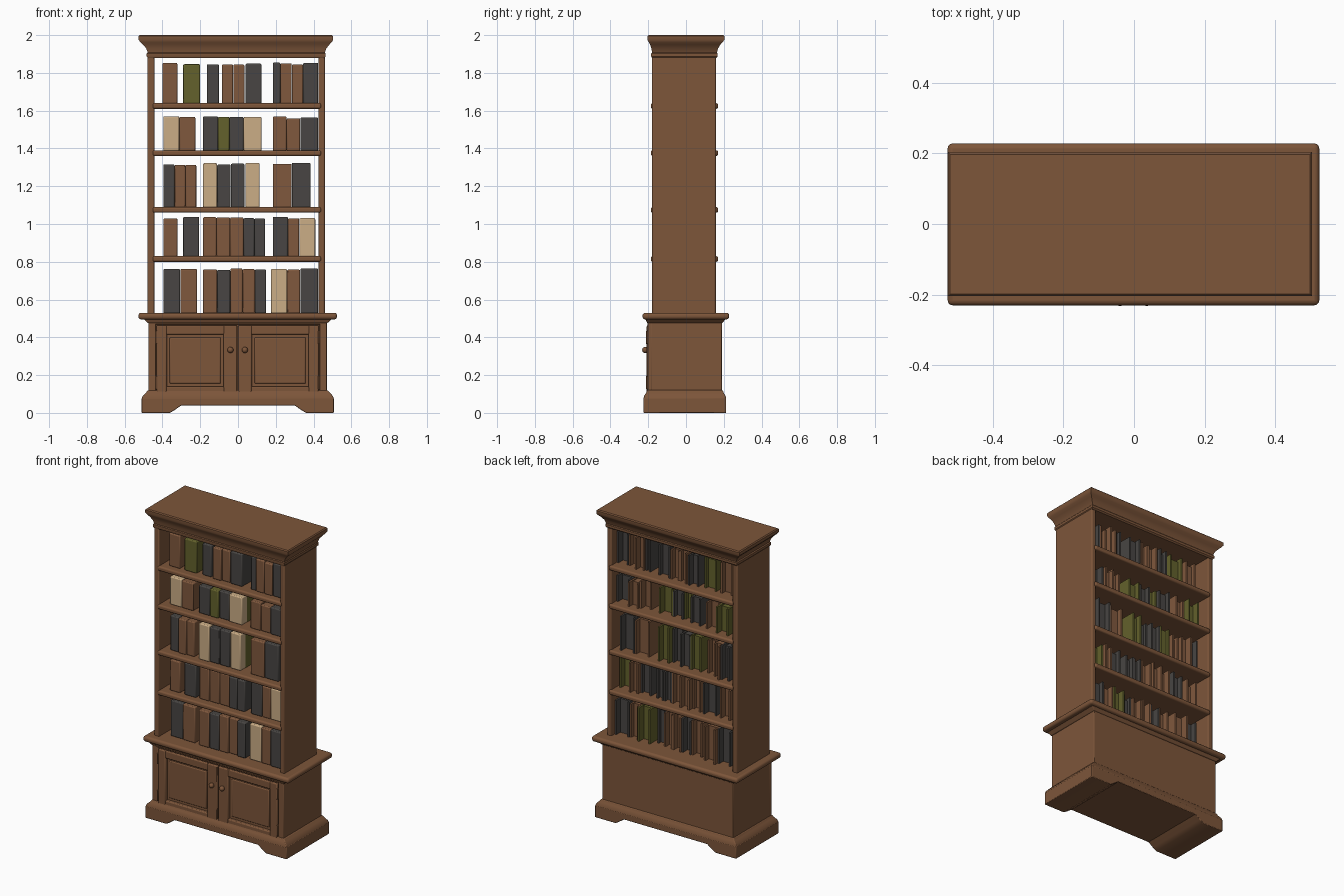
import bpy, bmesh, math, random
from mathutils import Vector

random.seed(4)


def material(name, rgb):
    m = bpy.data.materials.new(name)
    m.diffuse_color = (*rgb, 1)
    return m


WOOD = material("brown wood", (0.205, 0.092, 0.042))
BOOK = {"b": material("brown leather", (0.215, 0.098, 0.047)),
        "g": material("charcoal cloth", (0.065, 0.06, 0.056)),
        "c": material("cream cloth", (0.60, 0.42, 0.24)),
        "o": material("olive cloth", (0.125, 0.12, 0.025))}


def finish(name, bm, mat, bevel=0.0, segments=2):
    bmesh.ops.recalc_face_normals(bm, faces=bm.faces)
    me = bpy.data.meshes.new(name)
    bm.to_mesh(me)
    bm.free()
    ob = bpy.data.objects.new(name, me)
    bpy.context.collection.objects.link(ob)
    me.materials.append(mat)
    if bevel:
        b = ob.modifiers.new("rounded edges", "BEVEL")
        b.width, b.segments = bevel, segments
        b.limit_method, b.angle_limit = "ANGLE", math.radians(40)
    bpy.context.view_layer.objects.active = ob
    ob.select_set(True)
    bpy.ops.object.shade_smooth_by_angle(angle=math.radians(35))
    ob.select_set(False)
    return ob


def loft(bm, levels):
    """Stack of rectangles (z, x0, x1, y0, y1), capped at both ends."""
    rings = [[bm.verts.new(p) for p in ((a, c, z), (b, c, z), (b, d, z), (a, d, z))]
             for z, a, b, c, d in levels]
    for lo, hi in zip(rings, rings[1:]):
        for i in range(4):
            j = (i + 1) % 4
            bm.faces.new((lo[i], lo[j], hi[j], hi[i]))
    bm.faces.new(rings[0][::-1])
    bm.faces.new(rings[-1])


def box(name, x0, x1, y0, y1, z0, z1, mat=WOOD, bevel=0.0, segments=2):
    bm = bmesh.new()
    loft(bm, [(z0, x0, x1, y0, y1), (z1, x0, x1, y0, y1)])
    return finish(name, bm, mat, bevel, segments)


def moulding(name, levels, bevel=0.004):
    bm = bmesh.new()
    loft(bm, levels)
    return finish(name, bm, WOOD, bevel)


# Plinth: bracket feet with an arch running front to back, and a sloped cap
profile = [(-0.51, 0), (-0.36, 0), (-0.335, 0.015), (-0.30, 0.04), (0.30, 0.04),
           (0.335, 0.015), (0.36, 0), (0.507, 0), (0.507, 0.08), (-0.51, 0.08)]
bm = bmesh.new()
face = bm.faces.new([bm.verts.new((x, -0.225, z)) for x, z in profile])
ext = bmesh.ops.extrude_face_region(bm, geom=[face])
bmesh.ops.translate(bm, vec=(0, 0.438, 0),
                    verts=[v for v in ext["geom"] if isinstance(v, bmesh.types.BMVert)])
finish("plinth_feet", bm, WOOD, 0.004)
moulding("plinth_cap", [(0.075, -0.51, 0.507, -0.225, 0.213),
                        (0.09, -0.505, 0.502, -0.222, 0.21),
                        (0.105, -0.488, 0.488, -0.212, 0.2),
                        (0.12, -0.478, 0.474, -0.205, 0.194)])

# Lower cabinet and counter
box("cabinet_body", -0.475, 0.47, -0.185, 0.19, 0.1, 0.50, bevel=0.004)
box("counter", -0.527, 0.524, -0.23, 0.228, 0.495, 0.53, bevel=0.014, segments=3)
moulding("counter_trim", [(0.475, -0.478, 0.473, -0.205, 0.193),
                          (0.497, -0.50, 0.497, -0.215, 0.208)])

# Front corner stiles, door frames, hinges and knobs
box("left_corner_stile", -0.475, -0.434, -0.203, -0.18, 0.1, 0.49, bevel=0.004)
box("right_corner_stile", 0.431, 0.47, -0.203, -0.18, 0.1, 0.49, bevel=0.004)
box("top_front_rail", -0.475, 0.47, -0.203, -0.18, 0.468, 0.495, bevel=0.003)
for side, s in (("left", -1), ("right", 1)):
    def part(name, a, b, y0, y1, z0, z1, bev):
        xa, xb = sorted((s * a - 0.002, s * b - 0.002))
        return box(side + "_" + name, xa, xb, y0, y1, z0, z1, bevel=bev)
    part("door_inner_stile", 0.003, 0.075, -0.208, -0.18, 0.105, 0.464, 0.006)
    part("door_outer_stile", 0.375, 0.429, -0.208, -0.18, 0.105, 0.464, 0.006)
    part("door_top_rail", 0.07, 0.38, -0.207, -0.18, 0.415, 0.464, 0.006)
    part("door_bottom_rail", 0.07, 0.38, -0.207, -0.18, 0.105, 0.14, 0.006)
    part("door_panel", 0.09, 0.36, -0.192, -0.18, 0.155, 0.40, 0.006)
    for z in (0.16, 0.40):
        part("hinge", 0.426, 0.434, -0.211, -0.19, z - 0.035, z + 0.035, 0.002)
    bm = bmesh.new()
    bmesh.ops.create_uvsphere(bm, u_segments=16, v_segments=10, radius=0.016)
    bmesh.ops.translate(bm, vec=(s * 0.038 - 0.002, -0.216, 0.333), verts=bm.verts)
    finish(side + "_knob", bm, WOOD)

# Upper case: two sides, four shelves, open front and back
box("left_side", -0.48, -0.443, -0.18, 0.158, 0.52, 1.9, bevel=0.007)
box("right_side", 0.427, 0.46, -0.18, 0.158, 0.52, 1.9, bevel=0.007)
shelf_tops = (1.64, 1.39, 1.09, 0.83)
for z in shelf_tops:
    box("shelf", -0.452, 0.44, -0.186, 0.17, z - 0.03, z, bevel=0.01, segments=3)

# Crown moulding
moulding("crown", [(1.88, -0.478, 0.458, -0.18, 0.16),
                   (1.888, -0.484, 0.464, -0.184, 0.168),
                   (1.903, -0.484, 0.464, -0.184, 0.168),
                   (1.908, -0.478, 0.46, -0.18, 0.164),
                   (1.93, -0.486, 0.468, -0.183, 0.17),
                   (1.95, -0.503, 0.484, -0.19, 0.182),
                   (1.962, -0.516, 0.496, -0.197, 0.194),
                   (1.975, -0.526, 0.504, -0.204, 0.203),
                   (1.994, -0.526, 0.504, -0.204, 0.203),
                   (2.0, -0.520, 0.498, -0.198, 0.197)], bevel=0.0)


# Books: rounded spine at the front, two covers and recessed pages behind
def book(x0, x1, z0, z1, mat, back):
    yf = -0.135 + random.uniform(-0.006, 0.006)
    yb = 0.115 + random.uniform(-0.02, 0.015)
    t = 0.011
    box("book_spine", x0, x1, yf, yf + 0.06, z0, z1, mat, 0.006)
    for a, b in ((x0, x0 + t), (x1 - t, x1)):
        box("book_cover", a, b, yf + 0.05, yb + random.uniform(-0.02, 0.01), z0,
            z1 - random.uniform(0.002, 0.014), back)
    box("book_pages", x0 + t, x1 - t, yf + 0.05, yb - 0.04, z0,
        z1 - random.uniform(0.01, 0.02), back)


# Each row: shelf height, book top, runs of (colour, start, end) in hundredths
rows = [
    (1.64, 1.855, "b -40 -32,o -29 -20,g -16.5 -10,b -8.5 3.5,g 4 12.5,g 18.5 22.5,b 22.5 34.5,g 34.5 42.5"),
    (1.39, 1.57, "c -39.5 -31,b -31 -22.5,g -18.5 -10.5,o -10.5 -4.5,g -4.5 3,c 3 12.5,b 18.5 33,g 33 42.5"),
    (1.09, 1.325, "g -39.5 -33.5,b -33.5 -22,c -18.5 -11,g -11 3.5,c 4 11.5,b 18.5 28.5,g 28.5 38.5"),
    (0.83, 1.04, "b -39.5 -32,g -29 -20.5,b -18.5 3,g 3 14.5,g 18.5 26.5,b 26.5 32.5,c 32.5 41"),
    (0.53, 0.765, "g -39.5 -30.5,b -30.5 -21.5,b -18.5 -11,g -11 -4,b -4 9,g 9 15,c 17.5 26,b 26 33,g 33 42.5"),
]
for z0, z1, runs in rows:
    for run in runs.split(","):
        key, a, b = run.split()
        a, b = float(a) / 100, float(b) / 100
        n = max(1, round((b - a) / 0.07))
        w = (b - a) / n
        back = BOOK["o"] if key in "co" else BOOK[key]
        for i in range(n):
            book(a + i * w, a + (i + 1) * w - 0.001, z0 - 0.002,
                 z1 - random.uniform(0, 0.012), BOOK[key], back)
